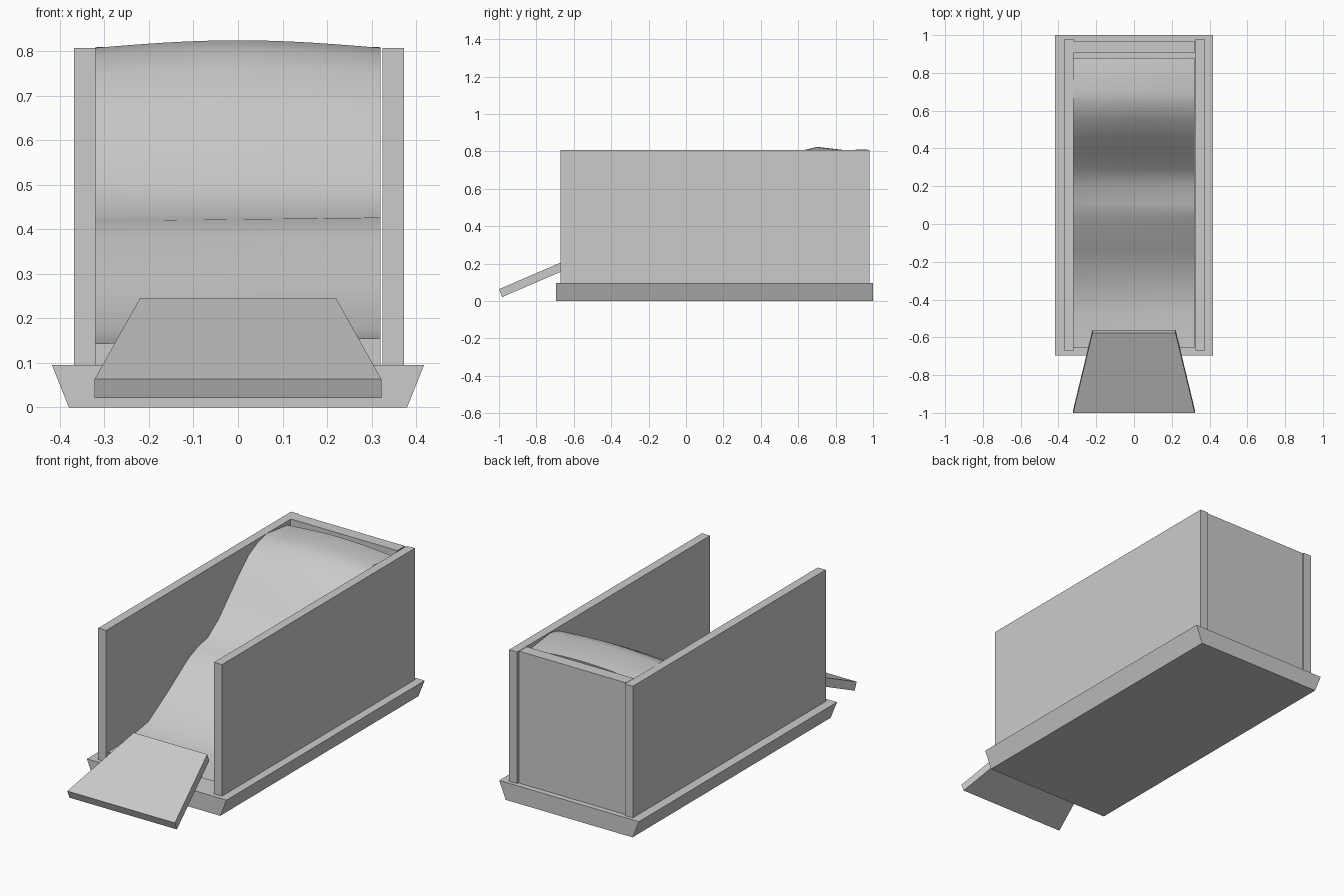
import bpy, math

if "Cube" in bpy.data.objects:
    bpy.data.objects.remove(bpy.data.objects["Cube"])


def mesh_object(name, verts, faces):
    me = bpy.data.meshes.new(name)
    me.from_pydata(verts, [], faces)
    me.update()
    ob = bpy.data.objects.new(name, me)
    bpy.context.collection.objects.link(ob)
    return ob


def prism(name, near, far):
    """Solid between two four-cornered end outlines."""
    faces = [(0, 1, 2, 3), (7, 6, 5, 4)]
    faces += [(i, i + 4, (i + 1) % 4 + 4, (i + 1) % 4) for i in range(4)]
    return mesh_object(name, near + far, faces)


def box(name, x0, x1, y0, y1, z0, z1):
    def ring(y):
        return [(x0, y, z0), (x1, y, z0), (x1, y, z1), (x0, y, z1)]
    return prism(name, ring(y0), ring(y1))


# Base with sides that flare outwards
def base_ring(y):
    return [(-0.38, y, 0), (0.38, y, 0), (0.418, y, 0.095), (-0.418, y, 0.095)]


prism("base", base_ring(-0.695), base_ring(1.0))

# Side walls and back panel
box("left_wall", -0.368, -0.32, -0.67, 0.98, 0.09, 0.807)
box("right_wall", 0.325, 0.373, -0.67, 0.98, 0.09, 0.807)
box("back_panel", -0.32, 0.32, 0.905, 0.97, 0.09, 0.809)


# Tapered entry ramp, a sloping plate
def ramp_end(w, y_top, z_top, y_low, z_low):
    return [(-w, y_low, z_low), (w, y_low, z_low), (w, y_top, z_top), (-w, y_top, z_top)]


prism("entry_ramp", ramp_end(0.322, -1.0, 0.063, -0.983, 0.021),
      ramp_end(0.22, -0.577, 0.245, -0.56, 0.203))

# Wavy slide surface: y, edge height, crown in the middle, sideways tilt
profile = [
    (-0.655, 0.148, 0, 0.006), (-0.48, 0.154, 0, 0.004), (-0.31, 0.175, 0, 0),
    (-0.14, 0.275, 0, 0), (0.03, 0.385, 0, 0), (0.11, 0.422, 0, 0.004),
    (0.20, 0.432, 0, -0.005), (0.29, 0.50, 0, 0), (0.37, 0.58, 0.003, 0),
    (0.46, 0.67, 0.007, 0), (0.55, 0.75, 0.012, 0), (0.63, 0.79, 0.016, 0),
    (0.70, 0.807, 0.017, 0), (0.88, 0.785, 0.018, 0)]
N = 16
verts = []
for y, z, crown, tilt in profile:
    for i in range(N + 1):
        t = 2 * i / N - 1
        verts.append((0.32 * t, y, z + crown * math.cos(t * math.pi / 2) + tilt * t))
faces = []
for r in range(len(profile) - 1):
    for i in range(N):
        a = r * (N + 1) + i
        faces.append((a, a + 1, a + N + 2, a + N + 1))
slide = mesh_object("slide_surface", verts, faces)
for p in slide.data.polygons:
    p.use_smooth = True
